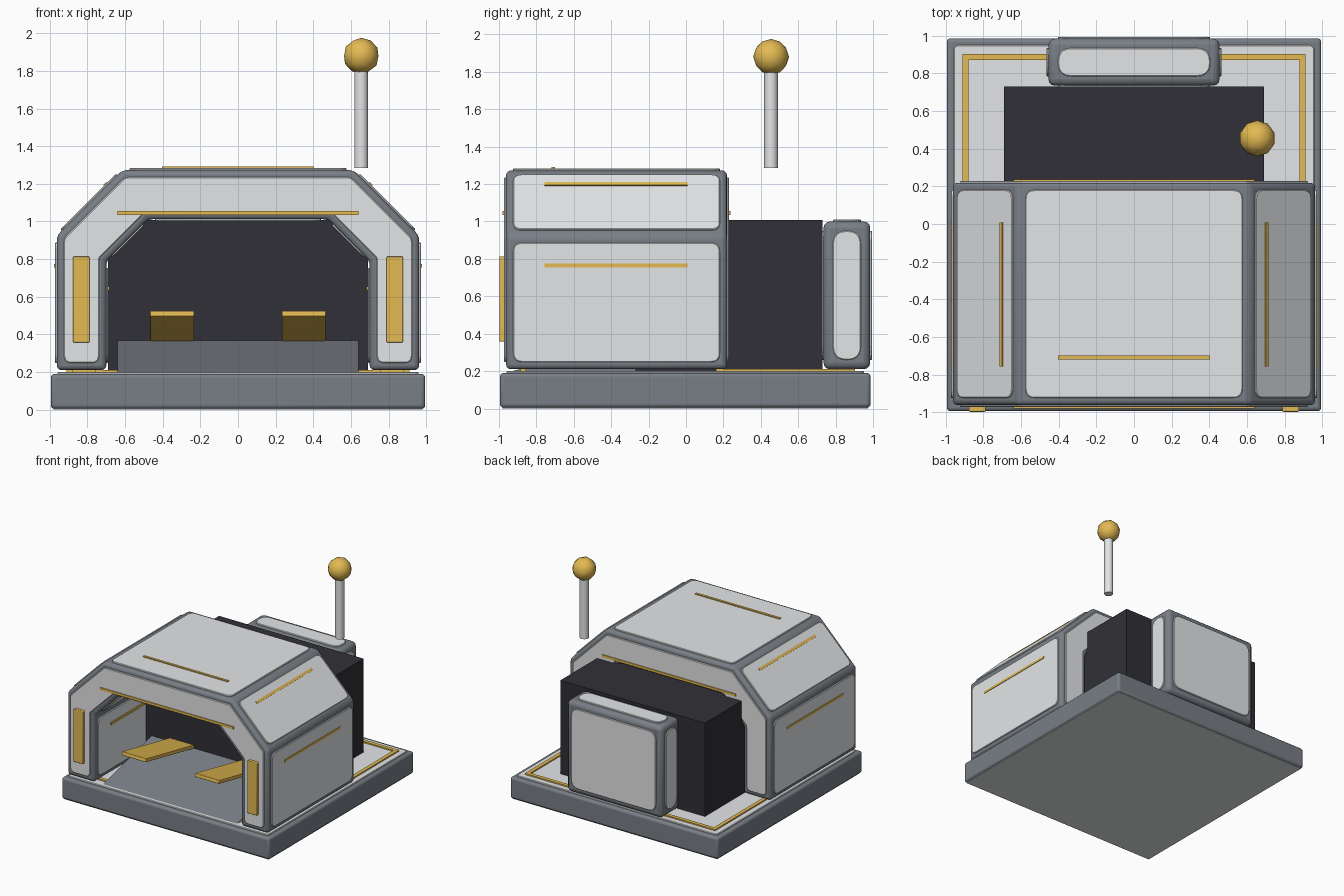
import bpy, bmesh, math
from mathutils import Vector, Matrix

if "Cube" in bpy.data.objects:
    bpy.data.objects.remove(bpy.data.objects["Cube"])


def material(name, rgb):
    m = bpy.data.materials.new(name)
    m.diffuse_color = (*rgb, 1)
    m.use_nodes = True
    m.node_tree.nodes["Principled BSDF"].inputs["Base Color"].default_value = m.diffuse_color
    return m


SLATE = material("slate", (0.19, 0.212, 0.24))
LIGHT = material("light_grey", (0.775, 0.785, 0.795))
GOLD = material("gold", (0.77, 0.49, 0.085))
DARK = material("charcoal", (0.030, 0.030, 0.038))


def finish(name, bm, mat, bevel=0.0, segments=3, smooth=0):
    bmesh.ops.recalc_face_normals(bm, faces=bm.faces[:])
    me = bpy.data.meshes.new(name)
    bm.to_mesh(me)
    bm.free()
    me.materials.append(mat)
    ob = bpy.data.objects.new(name, me)
    bpy.context.collection.objects.link(ob)
    if bevel:
        mod = ob.modifiers.new("bevel", 'BEVEL')
        mod.width, mod.segments, mod.limit_method = bevel, segments, 'ANGLE'
    if bevel or smooth:
        bpy.ops.object.select_all(action='DESELECT')
        ob.select_set(True)
        bpy.context.view_layer.objects.active = ob
        bpy.ops.object.shade_smooth_by_angle(angle=math.radians(smooth or 35))
    return ob


def box(name, lo, hi, mat, bevel=0.0, rot=None):
    lo, hi = Vector(lo), Vector(hi)
    size = hi - lo
    bm = bmesh.new()
    mat4 = Matrix.Translation((lo + hi) / 2)
    if rot:
        mat4 = mat4 @ Matrix.Rotation(math.radians(rot[0]), 4, rot[1])
    bmesh.ops.create_cube(bm, size=1, matrix=mat4 @ Matrix.Diagonal((*size, 1)))
    return finish(name, bm, mat, bevel)


def prism(name, profile, axis, a, b, mat, bevel=0.0):
    """Extrude a 2D profile along x or y."""
    def at(p, t):
        return (p[0], t, p[1]) if axis == 'Y' else (t, p[0], p[1])
    bm = bmesh.new()
    r0, r1 = ([bm.verts.new(at(p, t)) for p in profile] for t in (a, b))
    n = len(profile)
    bm.faces.new(r0)
    bm.faces.new(r1[::-1])
    for i in range(n):
        j = (i + 1) % n
        bm.faces.new((r0[i], r1[i], r1[j], r0[j]))
    return finish(name, bm, mat, bevel)


def inset(pts, d):
    """Offset a counter-clockwise outline inward."""
    out = []
    for i, p in enumerate(pts):
        e1 = (p - pts[i - 1]).normalized()
        e2 = (pts[(i + 1) % len(pts)] - p).normalized()
        n1, n2 = Vector((-e1.y, e1.x)), Vector((-e2.y, e2.x))
        out.append(p + (n1 + n2) * d / (1 + n1.dot(n2)))
    return out


def rounded(pts, r):
    out = []
    for i, p in enumerate(pts):
        a, b = pts[i - 1] - p, pts[(i + 1) % len(pts)] - p
        turn = math.pi - a.angle(b)
        t = min(r * math.tan(turn / 2), 0.48 * min(a.length, b.length))
        s, e = p + a.normalized() * t, p + b.normalized() * t
        for k in range(6):
            f = k / 5
            out.append(s * (1 - f) ** 2 + p * 2 * f * (1 - f) + e * f * f)
    return out


def panel(name, outline, origin, u, v, margin, radius):
    """Thin raised plate with rounded corners and a small chamfer."""
    pts = [Vector(p) for p in outline]
    origin, u, v = Vector(origin), Vector(u), Vector(v)
    n = u.cross(v)
    rings = [(margin, -0.004, radius), (margin, 0.006, radius),
             (margin + 0.004, 0.010, radius - 0.004)]
    bm = bmesh.new()
    loops = [[bm.verts.new(origin + u * p.x + v * p.y + n * h)
              for p in rounded(inset(pts, m), r)] for m, h, r in rings]
    for l0, l1 in zip(loops, loops[1:]):
        for i in range(len(l0)):
            j = (i + 1) % len(l0)
            bm.faces.new((l0[i], l0[j], l1[j], l1[i]))
    bm.faces.new(loops[-1])
    bm.faces.new(loops[0][::-1])
    finish(name, bm, LIGHT)


def rect(w, h):
    return [(0, 0), (w, 0), (w, h), (0, h)]


# Base slab, light underside, deck and gold deck trim
box("base", (-0.995, -0.995, 0.004), (0.995, 0.987, 0.19), SLATE, 0.02)
box("underside", (-0.98, -0.98, 0), (0.98, 0.972, 0.008), LIGHT)
panel("deck", rect(1.99, 1.982), (-0.995, -0.995, 0.19), (1, 0, 0), (0, 1, 0), 0.036, 0.03)
for s in (-1, 1):
    box("deck_trim_side", (s * 0.895 - 0.016, 0.16, 0.19), (s * 0.895 + 0.016, 0.903, 0.211), GOLD)
box("deck_trim_back", (-0.911, 0.871, 0.19), (0.911, 0.903, 0.211), GOLD)
box("deck_trim_front", (-0.76, -0.885, 0.19), (0.76, -0.855, 0.211), GOLD)

# Arched shell, counter-clockwise outline seen from the front
Y0, Y1 = -0.962, 0.219
half = [(0.70, 0.21), (0.963, 0.21), (0.963, 0.925), (0.615, 1.273)]
inner = [(0.478, 1.012), (0.70, 0.79)]
arch = (half + [(-x, z) for x, z in half[::-1]]
        + [(-x, z) for x, z in inner[::-1]] + inner)
prism("arch_shell", arch, 'Y', Y0, Y1, SLATE, 0.025)
panel("arch_front_panel", arch, (0, Y0, 0), (1, 0, 0), (0, 0, 1), 0.038, 0.04)
panel("arch_back_panel", arch, (0, Y1, 0), (-1, 0, 0), (0, 0, 1), 0.038, 0.04)
for i, p in enumerate(arch):
    q = arch[(i + 1) % len(arch)]
    d = Vector((q[0] - p[0], 0, q[1] - p[1]))
    if p[1] == q[1] == 0.21:
        continue
    panel("arch_side_panel", rect(d.length, Y1 - Y0), (p[0], Y1, p[1]),
          d.normalized(), (0, -1, 0), 0.038, 0.05)

# Gold accent strips on the shell
box("roof_strip", (-0.405, -0.72, 1.27), (0.405, -0.7, 1.291), GOLD)
for y in (Y0, Y1):
    box("beam_strip", (-0.64, y - 0.018, 1.035), (0.64, y + 0.018, 1.056), GOLD)
for s in (-1, 1):
    for x, z, a in ((0.967, 0.765, 0), (0.701, 1.195, s * 45), (0.694, 0.645, 0)):
        box("side_strip", (s * x - 0.011, -0.757, z - 0.010), (s * x + 0.011, 0.007, z + 0.010),
            GOLD, rot=(a, 'Y'))
    # Front marker plates and tilted foot plates
    box("front_marker", (s * 0.833 - 0.045, -0.998, 0.357), (s * 0.833 + 0.045, -0.95, 0.813),
        GOLD, 0.006)
    box("foot_plate", (s * 0.35 - 0.117, -0.93, 0.427), (s * 0.35 + 0.117, -0.23, 0.457),
        GOLD, 0.004, rot=(-11.3, 'X'))

# Dark core and entry ramp
box("core", (-0.692, -0.27, 0.195), (0.692, 0.73, 1.008), DARK)
prism("ramp", [(-0.95, 0.195), (-0.26, 0.195), (-0.26, 0.37)], 'X', -0.64, 0.64, SLATE)

# Rear pod with a panel on every open face
lo, hi = Vector((-0.455, 0.735, 0.21)), Vector((0.455, 0.985, 1.0))
w, dp, h = hi - lo
box("rear_pod", lo, hi, SLATE, 0.035)
X, Y, Z = Vector((1, 0, 0)), Vector((0, 1, 0)), Vector((0, 0, 1))
for origin, u, v, a, b in ((lo, X, Z, w, h), ((hi.x, hi.y, lo.z), -X, Z, w, h),
                           ((hi.x, lo.y, lo.z), Y, Z, dp, h), ((lo.x, hi.y, lo.z), -Y, Z, dp, h),
                           ((lo.x, lo.y, hi.z), X, Y, w, dp)):
    panel("pod_panel", rect(a, b), origin, u, v, 0.05, 0.075)

# Antenna mast and ball
bm = bmesh.new()
bmesh.ops.create_cone(bm, cap_ends=True, segments=12, radius1=0.037, radius2=0.037, depth=0.55,
                      matrix=Matrix.Translation((0.655, 0.455, 1.56)))
finish("mast", bm, LIGHT, smooth=35)
bm = bmesh.new()
bmesh.ops.create_icosphere(bm, subdivisions=2, radius=0.096,
                           matrix=Matrix.Translation((0.655, 0.455, 1.88)))
finish("mast_ball", bm, GOLD, smooth=60)
